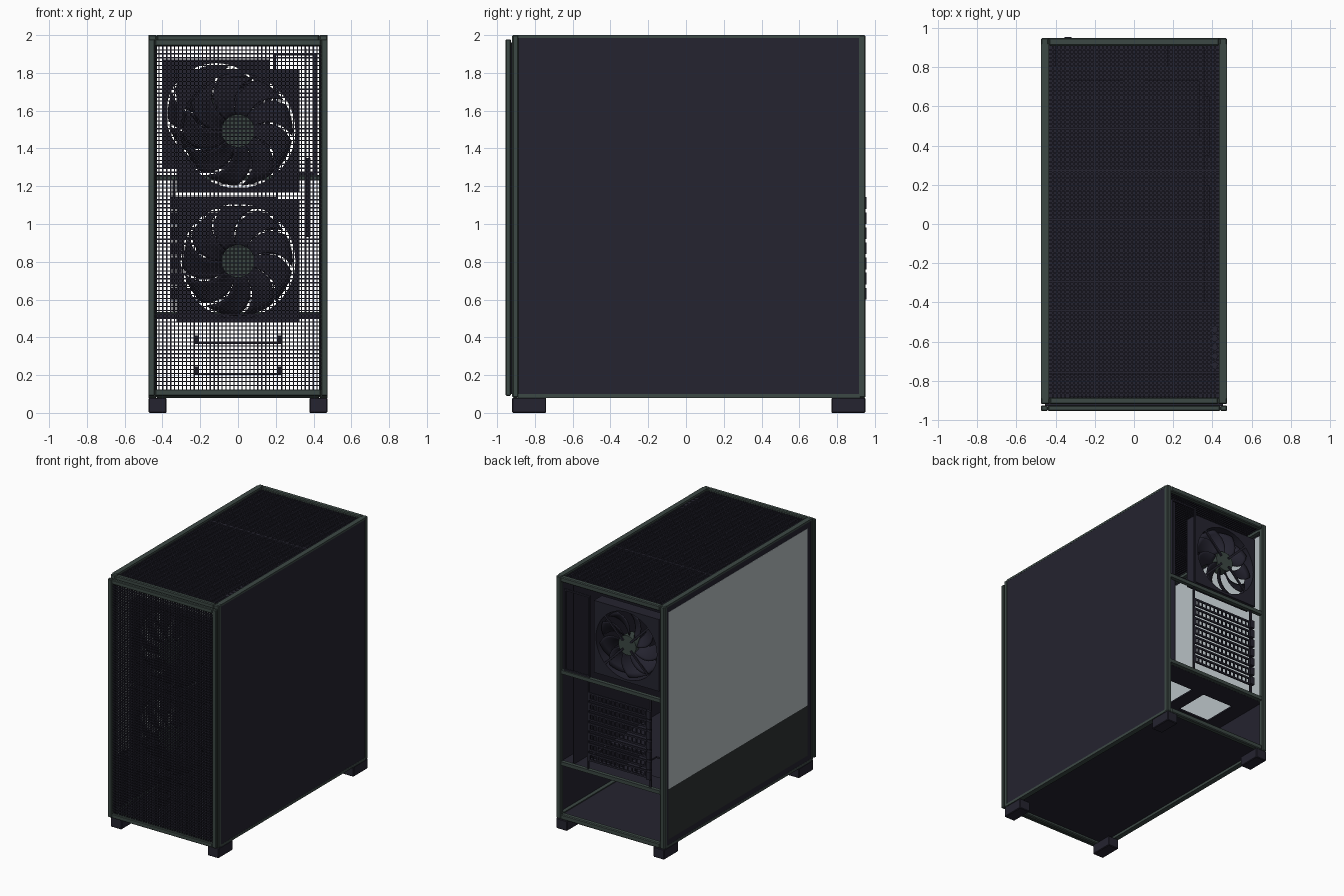
import bpy
import bmesh
from math import sin, cos, pi, radians
from mathutils import Matrix, Vector

old = bpy.data.objects.get("Cube")
if old:
    bpy.data.objects.remove(old, do_unlink=True)


def material(name, rgb, rough=0.6):
    m = bpy.data.materials.new(name)
    m.use_nodes = True
    m.diffuse_color = (*rgb, 1)
    bsdf = m.node_tree.nodes["Principled BSDF"]
    bsdf.inputs["Base Color"].default_value = (*rgb, 1)
    bsdf.inputs["Roughness"].default_value = rough
    return m


NAVY = material("dark navy", (0.018, 0.017, 0.029))
GREEN = material("dark green grey", (0.045, 0.065, 0.058))
BLACK = material("green black", (0.026, 0.032, 0.031))
GLASS = material("pale grey glass", (0.48, 0.53, 0.55), 0.3)


def finish(name, bm, mat, smooth=False):
    bmesh.ops.recalc_face_normals(bm, faces=bm.faces)
    me = bpy.data.meshes.new(name)
    bm.to_mesh(me)
    bm.free()
    me.materials.append(mat)
    ob = bpy.data.objects.new(name, me)
    bpy.context.collection.objects.link(ob)
    if smooth:
        bpy.ops.object.select_all(action='DESELECT')
        ob.select_set(True)
        bpy.context.view_layer.objects.active = ob
        bpy.ops.object.shade_smooth_by_angle()
    return ob


def boxes(name, items, mat, bevel=0):
    """One object from boxes given as x, y and z ranges."""
    bm = bmesh.new()
    for x, y, z in items:
        mid = Vector([(a + b) / 2 for a, b in (x, y, z)])
        size = [abs(b - a) for a, b in (x, y, z)]
        bmesh.ops.create_cube(bm, size=1, matrix=Matrix.Translation(mid) @ Matrix.Diagonal((*size, 1)))
    ob = finish(name, bm, mat)
    if bevel:
        mod = ob.modifiers.new("bevel", 'BEVEL')
        mod.width = bevel
        mod.segments = 1
    return ob


def border(a, b, w):
    """Four flat rectangles around the range a by b."""
    (a0, a1), (b0, b1) = a, b
    return [((a0, a0 + w), b), ((a1 - w, a1), b),
            ((a0 + w, a1 - w), (b0, b0 + w)), ((a0 + w, a1 - w), (b1 - w, b1))]


def bars(a, b, pitch, w):
    """Flat rectangles of a square wire grid."""
    out = []
    for lo, hi, first in ((*a, True), (*b, False)):
        n = round((hi - lo) / pitch)
        for i in range(1, n):
            c = lo + (hi - lo) * i / n
            r = (c - w / 2, c + w / 2)
            out.append((r, b) if first else (a, r))
    return out


# Chassis frame: front and rear rings joined by long rails
X, Z = (-0.475, 0.475), (0.08, 2.0)
boxes("front_ring", [(x, (-0.92, -0.885), z) for x, z in border(X, Z, 0.045)], GREEN, 0.006)
boxes("rear_ring", [(x, (0.91, 0.95), z) for x, z in border(X, Z, 0.04)], GREEN, 0.006)
rails = []
for s in (-1, 1):
    for z in ((0.08, 0.10), (1.985, 2.0)):
        rails.append(((s * 0.435, s * 0.475), (-0.89, 0.92), z))
    for z in ((0.10, 0.12), (1.95, 1.985)):
        rails.append(((s * 0.435, s * 0.464), (-0.89, 0.92), z))
boxes("long_rails", rails, GREEN)
boxes("rear_crossbars", [((-0.44, 0.44), (0.915, 0.945), (z - 0.014, z + 0.014))
                         for z in (0.52, 1.245)], GREEN)

# Detached front bezel with its spacer and mesh
boxes("front_bezel", [(x, (-0.955, -0.927), z)
                      for x, z in border(X, (0.09, 1.978), 0.035)], GREEN, 0.005)
boxes("bezel_spacer", [(x, (-0.93, -0.915), z)
                       for x, z in border((-0.455, 0.455), (0.1, 1.96), 0.02)], NAVY)
boxes("front_mesh", [(x, (-0.945, -0.931), z)
                     for x, z in bars((-0.44, 0.44), (0.125, 1.943), 0.021, 0.006)], NAVY)

# Top mesh
boxes("top_mesh", [(x, y, (1.97, 1.985))
                   for x, y in bars((-0.435, 0.435), (-0.885, 0.91), 0.021, 0.008)], NAVY)
boxes("top_mesh_seam", [((-0.435, 0.435), (0.265, 0.277), (1.966, 1.984))], NAVY)

# Floor and feet
boxes("floor", [((-0.436, 0.436), (-0.885, 0.91), (0.10, 0.112))], NAVY)
boxes("feet", [((sx * 0.378, sx * 0.473), y, (0, 0.08))
               for sx in (-1, 1) for y in ((-0.92, -0.74), (0.77, 0.95))], NAVY, 0.005)

# Solid panel on the left, window panel on the right
boxes("left_side_panel", [((0.464, 0.474), (-0.888, 0.94), (0.1, 1.985))], NAVY)
boxes("window_border", [((-0.474, -0.464), y, z)
                        for y, z in border((-0.888, 0.94), (0.1, 1.985), 0.045)], NAVY)
boxes("window", [((-0.475, -0.466), (-0.845, 0.897), (0.54, 1.942))], GLASS)
boxes("lower_side_panel", [((-0.475, -0.468), (-0.845, 0.897), (0.143, 0.54))], BLACK)
boxes("lower_side_lining", [((-0.468, -0.462), (-0.845, 0.897), (0.143, 0.54))], NAVY)

# Power supply shroud with two rectangular openings
ys = (-0.77, 0.45, 0.73, 0.915)
boxes("shroud", [((-0.46, 0.46), (ys[0], ys[1]), (0.505, 0.517)),
                 ((-0.46, 0.46), (ys[2], ys[3]), (0.505, 0.517))]
      + [(x, (ys[1], ys[2]), (0.505, 0.517))
         for x in ((-0.46, -0.33), (-0.055, 0.05), (0.335, 0.46))], NAVY)

# Drive cage under the shroud
cage = [((s * 0.227, s * 0.235), (-0.66, -0.2), (0.112, 0.505)) for s in (-1, 1)]
for z in (0.2, 0.365):
    cage.append(((-0.227, 0.227), (-0.66, -0.2), (z, z + 0.01)))
    cage += [((s * 0.212, s * 0.227), (-0.66, -0.2), (z, z + 0.045)) for s in (-1, 1)]
boxes("drive_cage", cage, NAVY)

# Board tray and small posts
boxes("board_tray", [((0.355, 0.362), (-0.4, 0.9), (0.517, 1.93))], NAVY)
boxes("cable_covers", [((0.362, 0.385), y, z)
                       for y in ((0.35, 0.65), (-0.1, 0.2)) for z in ((0.93, 1.35),)], NAVY)
boxes("port_opening_rim", [(x, (0.92, 0.935), z)
                           for x, z in border((0.19, 0.415), (1.26, 1.905), 0.012)], NAVY)

# Top controls near the front
bm = bmesh.new()
for i in range(5):
    bmesh.ops.create_cone(bm, cap_ends=True, segments=16, radius1=0.016, radius2=0.016, depth=0.03,
                          matrix=Matrix.Translation((0.412, -0.54 - i * 0.045, 1.974)))
finish("top_controls", bm, NAVY, True)

# Expansion slot covers, their side rails and screw tabs
slots, tabs = [], []
for i in range(7):
    z0 = 0.6 + i * 0.08
    for x, z in border((-0.33, 0.2), (z0, z0 + 0.062), 0.014):
        slots.append((x, (0.925, 0.935), z))
    for k in range(1, 14):
        c = -0.33 + k * 0.53 / 14
        slots.append(((c - 0.005, c + 0.005), (0.926, 0.934), (z0, z0 + 0.062)))
    tabs.append(((-0.355, -0.318), (0.93, 0.955), (z0, z0 + 0.062)))
for x in ((-0.348, -0.33), (0.2, 0.212)):
    slots.append((x, (0.92, 0.934), (0.534, 1.231)))
boxes("slot_covers", slots, NAVY)
boxes("slot_tabs", tabs, NAVY)


def fan(name, cx, cz, half, y0, y1, back):
    """Square fan frame, struts, hub and nine swept blades; back is the strut side."""
    rad = half * 0.935
    n = 64
    bm = bmesh.new()
    loops = []
    for y in (y0, y1):
        inner, outer = [], []
        for i in range(n):
            a = 2 * pi * i / n
            c, s = cos(a), sin(a)
            k = half / max(abs(c), abs(s))
            inner.append(bm.verts.new((cx + rad * c, y, cz + rad * s)))
            outer.append(bm.verts.new((cx + k * c, y, cz + k * s)))
        loops.append((inner, outer))
    (i0, o0), (i1, o1) = loops
    for p, q in ((i0, o0), (i1, o1), (i0, i1), (o0, o1)):
        for i in range(n):
            j = (i + 1) % n
            bm.faces.new((p[i], p[j], q[j], q[i]))
    finish(name + "_frame", bm, NAVY, True)

    # Hub
    ym = (y0 + y1) / 2
    bm = bmesh.new()
    turn = Matrix.Translation((cx, ym, cz)) @ Matrix.Rotation(pi / 2, 4, 'X')
    bmesh.ops.create_cone(bm, cap_ends=True, segments=32, radius1=half * 0.27,
                          radius2=half * 0.27, depth=(y1 - y0) * 0.8, matrix=turn)
    finish(name + "_hub", bm, GREEN, True)

    # Struts holding the hub
    bm = bmesh.new()
    for i in range(4):
        m = (Matrix.Translation((cx, back, cz)) @ Matrix.Rotation(pi / 4 + i * pi / 2, 4, 'Y')
             @ Matrix.Translation((rad * 0.6, 0, 0)) @ Matrix.Diagonal((rad * 0.85, 0.01, 0.016, 1)))
        bmesh.ops.create_cube(bm, size=1, matrix=m)
    finish(name + "_struts", bm, NAVY)

    # Blades
    bm = bmesh.new()
    steps = 6
    for b in range(9):
        grid = []
        for i in range(steps + 1):
            t = i / steps
            r = half * 0.25 + (rad * 0.955 - half * 0.25) * t
            row = []
            for j in range(steps + 1):
                u = j / steps - 0.5
                a = radians(40 * b - 28 * t * t + u * (38 - 4 * t))
                y = ym + u * (y1 - y0) * 0.6 + (0.25 - u * u) * 0.03
                row.append(bm.verts.new((cx + r * cos(a), y, cz + r * sin(a))))
            grid.append(row)
        for i in range(steps):
            for j in range(steps):
                bm.faces.new((grid[i][j], grid[i][j + 1], grid[i + 1][j + 1], grid[i + 1][j]))
    ob = finish(name + "_blades", bm, NAVY, True)
    ob.modifiers.new("thickness", 'SOLIDIFY').thickness = 0.006


fan("upper_front_fan", 0, 1.493, 0.325, -0.88, -0.78, -0.785)
fan("lower_front_fan", 0, 0.803, 0.325, -0.88, -0.78, -0.785)
fan("rear_fan", -0.115, 1.585, 0.285, 0.81, 0.91, 0.905)
